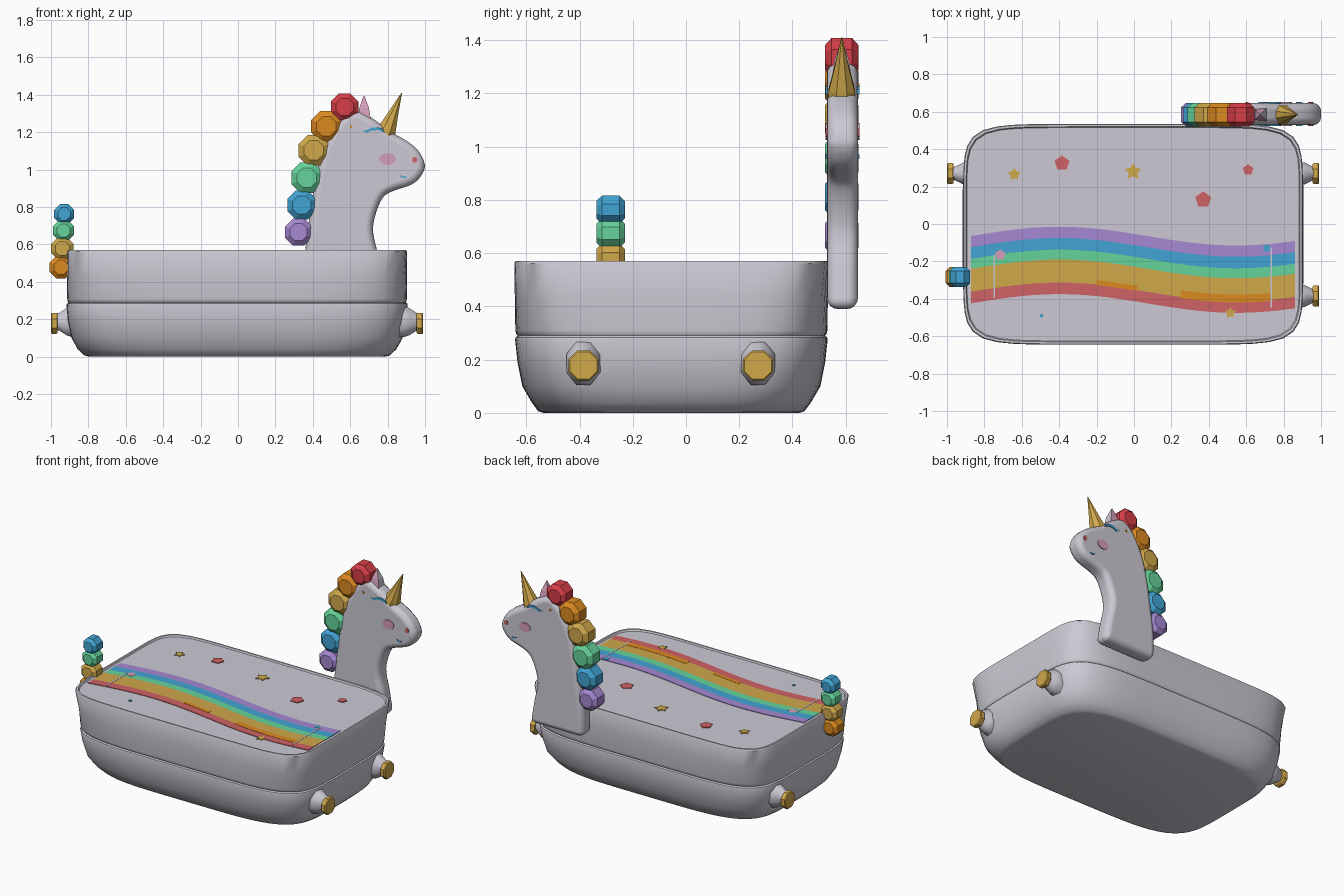
import bpy, bmesh, math
from mathutils import Vector

if "Cube" in bpy.data.objects:
    bpy.data.objects.remove(bpy.data.objects["Cube"])


def material(name, rgb):
    m = bpy.data.materials.new(name)
    lin = [(c / 255 / 12.92 if c < 11 else ((c / 255 + 0.055) / 1.055) ** 2.4) for c in rgb]
    m.diffuse_color = (*lin, 1)
    m.use_nodes = True
    m.node_tree.nodes["Principled BSDF"].inputs["Base Color"].default_value = m.diffuse_color
    return m


GREY = material("pale_grey", (204, 201, 211))
RED = material("red", (214, 62, 72))
CORAL = material("coral", (208, 98, 102))
ORANGE = material("orange", (220, 138, 32))
GOLD = material("gold", (208, 168, 74))
GREEN = material("green", (102, 212, 154))
BLUE = material("blue", (66, 164, 212))
PURPLE = material("purple", (166, 136, 210))
PINK = material("pink", (212, 158, 186))


def finish(name, bm, mat, smooth=None):
    bmesh.ops.recalc_face_normals(bm, faces=bm.faces)
    me = bpy.data.meshes.new(name)
    bm.to_mesh(me)
    bm.free()
    ob = bpy.data.objects.new(name, me)
    bpy.context.collection.objects.link(ob)
    me.materials.append(mat)
    if smooth:
        bpy.ops.object.select_all(action='DESELECT')
        ob.select_set(True)
        bpy.context.view_layer.objects.active = ob
        bpy.ops.object.shade_smooth_by_angle(angle=math.radians(smooth))
    return ob


def loft(name, rings, mat, smooth=None):
    """Skin closed rings of points and cap both ends."""
    bm = bmesh.new()
    loops = [[bm.verts.new(p) for p in r] for r in rings]
    n = len(loops[0])
    for a, b in zip(loops, loops[1:]):
        for i in range(n):
            j = (i + 1) % n
            bm.faces.new((a[i], a[j], b[j], b[i]))
    bm.faces.new(loops[0])
    bm.faces.new(loops[-1])
    return finish(name, bm, mat, smooth)


def spindle(name, base, axis, prof, sides, mat, stretch=1.0, smooth=None):
    """Turned part: prof holds (distance along axis, radius)."""
    ax = Vector(axis).normalized()
    u = Vector((0, 1, 0)) if abs(ax.y) < 0.9 else Vector((1, 0, 0))
    v = ax.cross(u).normalized()
    rings = []
    for d, r in prof:
        rings.append([Vector(base) + ax * d + u * r * math.cos(t) + v * r * stretch * math.sin(t)
                      for t in [2 * math.pi * (k + 0.5) / sides for k in range(sides)]])
    return loft(name, rings, mat, smooth)


def top_plate(name, pts, mat, z=0.564):
    return loft(name, [[(x, y, h) for x, y in pts] for h in (0.557, z)], mat)


def side_plate(name, pts, mat):
    # Painted mark on both cheeks
    for side, y in (("front", 0.528), ("back", 0.647)):
        loft(f"{name}_{side}", [[(x, y + d, z) for x, z in pts] for d in (-0.004, 0.004)], mat)


def oval(cx, cy, rx, ry, n=16):
    return [(cx + rx * math.cos(2 * math.pi * k / n), cy + ry * math.sin(2 * math.pi * k / n))
            for k in range(n)]


def star(cx, cy, r, inner=0.55):
    return [(cx + r * (inner if k % 2 else 1) * math.sin(math.pi * k / 5),
             cy + r * (inner if k % 2 else 1) * math.cos(math.pi * k / 5)) for k in range(10)]


# Tub body: stacked rounded rectangles (z, half width, half depth, squareness)
def tub_ring(z, hx, hy, n, count=96):
    pts = []
    for k in range(count):
        t = 2 * math.pi * (k + 0.5) / count
        c, s = math.cos(t), math.sin(t)
        r = (abs(c) ** n + abs(s) ** n) ** (-1 / n)
        pts.append((-0.005 + hx * r * c, -0.055 + hy * r * s, z))
    return pts


TUB = [(0, .79, .48, 4.5), (.006, .815, .50, 4.5), (.04, .852, .525, 4.7), (.10, .885, .56, 5),
       (.19, .905, .578, 5.2), (.275, .912, .587, 5.5), (.284, .910, .585, 5.5), (.290, .902, .577, 5.5),
       (.296, .906, .583, 5.5), (.31, .908, .586, 5.6), (.43, .908, .588, 6.2), (.562, .908, .590, 8),
       (.570, .904, .586, 8), (.570, .893, .575, 8), (.560, .888, .570, 8)]
loft("tub_body", [tub_ring(*r) for r in TUB], GREY, 40)


# Wavy rainbow stripes on the top
def wave(x):
    return -0.065 + 0.05 * math.cos(math.pi * (x + 0.4) / 0.95)


def stripe(name, x0, x1, hi, lo, mat, z=0.564, n=36):
    xs = [x0 + (x1 - x0) * i / n for i in range(n + 1)]
    bm = bmesh.new()
    grid = [[bm.verts.new((x, wave(x) + o, h)) for o, h in
             ((hi, 0.557), (hi, z), (lo, z), (lo, 0.557))] for x in xs]
    for a, b in zip(grid, grid[1:]):
        for i in range(4):
            bm.faces.new((a[i], a[(i + 1) % 4], b[(i + 1) % 4], b[i]))
    bm.faces.new(grid[0])
    bm.faces.new(grid[-1])
    finish(name, bm, mat)


BANDS = [("purple", 0, -.06, PURPLE), ("blue", -.06, -.122, BLUE), ("green", -.122, -.175, GREEN),
         ("gold", -.175, -.298, GOLD), ("coral", -.298, -.36, CORAL)]
for label, hi, lo, mat in BANDS:
    stripe(label + "_stripe", -0.872, 0.862, hi, lo, mat)
stripe("orange_shade_right", 0.25, 0.73, -.262, -.305, ORANGE, 0.5655)
stripe("orange_shade_middle", -0.2, 0.02, -.275, -.302, ORANGE, 0.5655)
stripe("left_gap", -0.752, -0.743, -.12, -.35, GREY, 0.5655, 2)
stripe("right_gap", 0.73, 0.738, -.02, -.34, GREY, 0.5655, 2)

# Scattered stars and dots
for i, (x, y, r, mat) in enumerate([(-.64, .265, .036, GOLD), (-.005, .28, .046, GOLD), (.515, -.475, .032, GOLD),
                                    (-.385, .325, .042, CORAL), (.37, .13, .045, CORAL), (.61, .29, .03, CORAL),
                                    (-.715, -.165, .03, PINK), (.71, -.13, .022, BLUE), (-.495, -.49, .011, BLUE)]):
    top_plate(f"star_{i}", star(x, y, r, 0.55 if mat == GOLD else 0.8), mat, 0.5655)

# Side knobs with round stems
for i, (s, y) in enumerate([(1, -.385), (1, .27), (-1, .27)]):
    end = 0.99 if s > 0 else 1.0
    spindle(f"knob_stem_{i}", (0, y, .187), (s, 0, 0),
            [(.84, .07), (.89, .069), (.915, .062), (.955, .04), (end - .03, .038)], 8, GREY, 1.28, 50)
    spindle(f"knob_cap_{i}", (0, y, .178), (s, 0, 0),
            [(end - .036, .055), (end - .028, .061), (end - .006, .061), (end, .055)], 8, GOLD)


# Mane and tail beads: eight-sided drums with narrowed ends
def bead(name, x, y, z, r, half, mat):
    spindle(name, (x, y, z), (0, 1, 0), [(-half, r * .66), (-half * .62, r * 1.04),
                                         (half * .62, r * 1.04), (half, r * .66)], 8, mat)


for i, (x, z, r, mat) in enumerate([(.57, 1.335, .076, RED), (.472, 1.232, .084, ORANGE), (.405, 1.103, .085, GOLD),
                                    (.368, .957, .086, GREEN), (.341, .811, .080, BLUE), (.324, .666, .075, PURPLE)]):
    bead(f"mane_bead_{i}", x, .585, z, r, .063, mat)
for i, (x, z, r, mat) in enumerate([(-.93, .763, .055, BLUE), (-.933, .675, .058, GREEN),
                                    (-.939, .578, .062, GOLD), (-.947, .478, .062, ORANGE)]):
    bead(f"tail_bead_{i}", x, -.283, z, r, .053, mat)

# Neck and head: smoothed side profile, extruded and rounded
PROFILE = [(.36, .39), (.36, .57), (.39, .80), (.42, .98), (.46, 1.12), (.53, 1.25), (.61, 1.315), (.69, 1.29),
           (.76, 1.245), (.82, 1.20), (.90, 1.155), (.965, 1.10), (1.0, 1.02), (.97, .955), (.92, .917),
           (.84, .89), (.785, .862), (.753, .81), (.73, .74), (.722, .68), (.73, .62), (.745, .56), (.775, .39)]


def smooth_path(p, steps=3):
    out = []
    for i in range(len(p) - 1):
        a, b, c, d = [Vector(p[min(max(k, 0), len(p) - 1)]) for k in (i - 1, i, i + 1, i + 2)]
        for s in range(steps):
            t = s / steps
            out.append(0.5 * (2 * b + (c - a) * t + (2 * a - 5 * b + 4 * c - d) * t * t
                              + (3 * b - a - 3 * c + d) * t ** 3))
    return out + [Vector(p[-1])]


outline = smooth_path(PROFILE)
head = loft("neck_and_head", [[(x, y, z) for x, z in outline] for y in (.529, .646)], GREY, 40)
mod = head.modifiers.new("rounding", 'BEVEL')
mod.width = 0.042
mod.segments = 4
mod.limit_method = 'ANGLE'
mod.angle_limit = math.radians(50)
mod.use_clamp_overlap = False
mod.harden_normals = True

# Horn
spindle("horn", (.785, .585, 1.185), (.09, 0, .225), [(0, .056), (.03, .053), (.12, .03), (.242, .002)], 8, GOLD)

# Ear: grey towards the muzzle, pink on the other sides
ear = spindle("ear", (.675, .585, 1.26), (-.01, 0, 1), [(0, .052), (.07, .036), (.135, .003)], 4, PINK)
ear.data.materials.append(GREY)
for f in ear.data.polygons:
    f.material_index = 1 if f.normal.x > 0.4 else 0

# Face marks
side_plate("cheek", oval(.80, 1.057, .044, .032), PINK)
side_plate("nostril", oval(.945, 1.052, .014, .016, 8), CORAL)
side_plate("mouth", [(.865, .964), (.885, .955), (.902, .958), (.902, .966), (.885, .963), (.866, .971)], BLUE)
side_plate("eyelid", [(.665, 1.208), (.69, 1.196), (.71, 1.208), (.75, 1.212), (.785, 1.198),
                      (.778, 1.214), (.75, 1.226), (.72, 1.226), (.69, 1.212)], BLUE)
side_plate("lash_dot", oval(.605, 1.23, .008, .008, 6), ORANGE)
